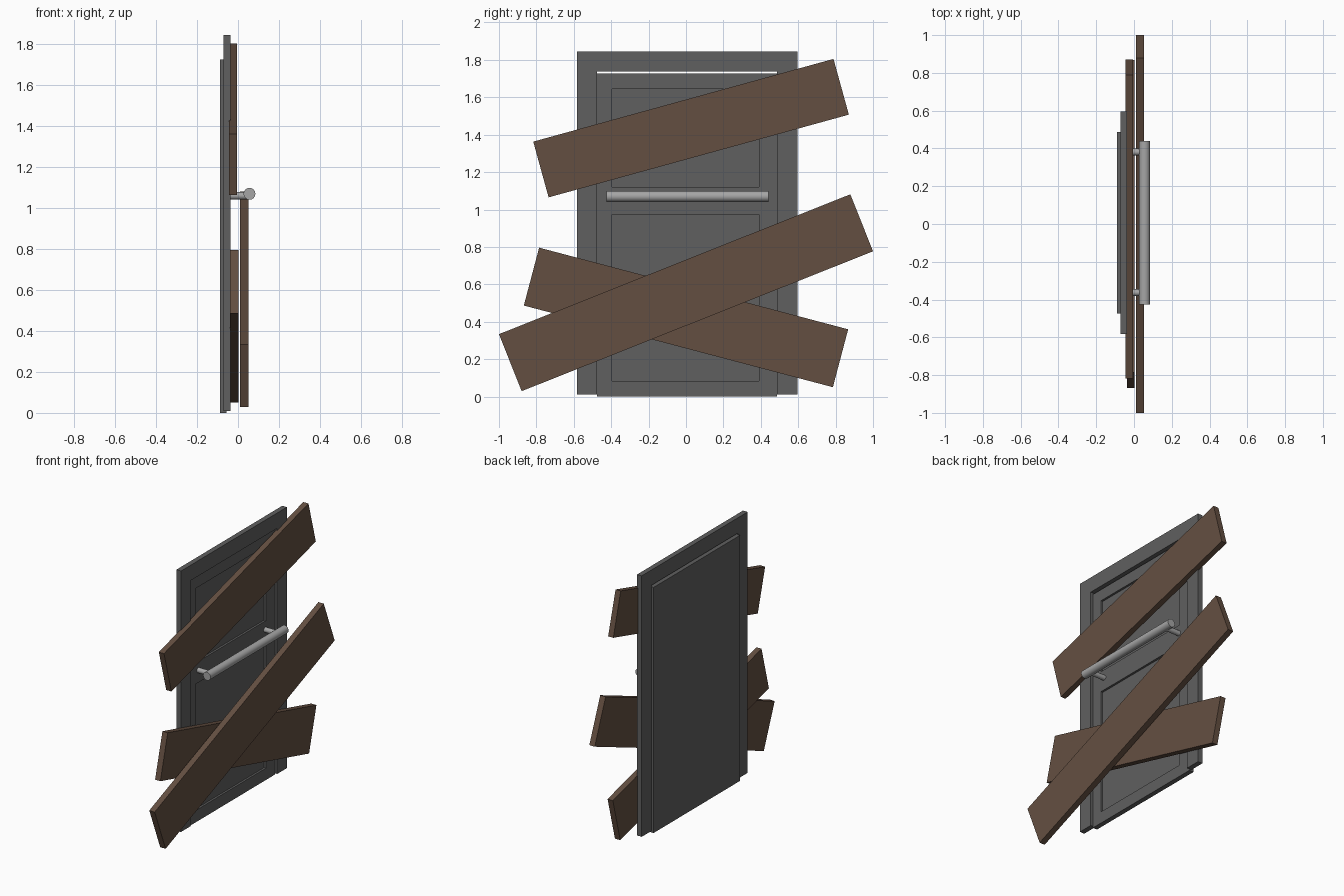
import bpy, bmesh, math
from mathutils import Vector

if "Cube" in bpy.data.objects:
    bpy.data.objects.remove(bpy.data.objects["Cube"])


def material(name, rgb):
    m = bpy.data.materials.new(name)
    m.diffuse_color = (*rgb, 1)
    m.use_nodes = True
    m.node_tree.nodes["Principled BSDF"].inputs["Base Color"].default_value = m.diffuse_color
    return m


GREY = material("dark grey paint", (0.115, 0.115, 0.115))
WOOD = material("brown wood", (0.127, 0.078, 0.053))
STEEL = material("light steel", (0.38, 0.38, 0.38))


def finish(bm, name, mat):
    bmesh.ops.recalc_face_normals(bm, faces=bm.faces)
    me = bpy.data.meshes.new(name)
    bm.to_mesh(me)
    bm.free()
    me.materials.append(mat)
    ob = bpy.data.objects.new(name, me)
    bpy.context.collection.objects.link(ob)
    return ob


def extrude_back(bm, faces, dx):
    new = bmesh.ops.extrude_face_region(bm, geom=faces)["geom"]
    bmesh.ops.translate(bm, vec=(dx, 0, 0),
                        verts=[v for v in new if isinstance(v, bmesh.types.BMVert)])


def prism(name, outline, x0, x1, mat):
    """Extrude a (y, z) outline along x."""
    bm = bmesh.new()
    f = bm.faces.new([bm.verts.new((x1, y, z)) for y, z in outline])
    extrude_back(bm, [f], x0 - x1)
    return finish(bm, name, mat)


def plank(name, cy, cz, length, width, degrees, x0, x1):
    a = math.radians(degrees)
    c, s = math.cos(a), math.sin(a)
    pts = [(u * length / 2, v * width / 2)
           for u, v in ((-1, -1), (1, -1), (1, 1), (-1, 1))]
    return prism(name, [(cy + u * c - v * s, cz + u * s + v * c) for u, v in pts],
                 x0, x1, WOOD)


def rod(name, start, end, radius, sides):
    start, end = Vector(start), Vector(end)
    axis = end - start
    bpy.ops.mesh.primitive_cylinder_add(vertices=sides, radius=radius, depth=axis.length,
                                        location=(start + end) / 2)
    ob = bpy.context.object
    ob.name = name
    ob.rotation_euler = axis.to_track_quat('Z', 'Y').to_euler()
    ob.data.materials.append(STEEL)
    bpy.ops.object.shade_smooth_by_angle(angle=math.radians(40))


# Door frame: upside-down U
prism("door_frame",
      [(-0.582, 0.01), (-0.475, 0.01), (-0.475, 1.737), (0.487, 1.737),
       (0.487, 0.01), (0.595, 0.01), (0.595, 1.845), (-0.582, 1.845)],
      -0.072, -0.036, GREY)

# Door leaf with two recessed panels
ys = (-0.475, -0.396, 0.39, 0.487)
zs = (0, 0.083, 0.972, 1.12, 1.645, 1.727)
bm = bmesh.new()
grid = [[bm.verts.new((-0.055, y, z)) for y in ys] for z in zs]
cells = {(i, j): bm.faces.new((grid[j][i], grid[j][i + 1], grid[j + 1][i + 1], grid[j + 1][i]))
         for j in range(len(zs) - 1) for i in range(len(ys) - 1)}
border = [e for e in bm.edges if e.is_boundary]
# sides and back
walls = bmesh.ops.extrude_edge_only(bm, edges=border)["geom"]
bmesh.ops.translate(bm, vec=(-0.034, 0, 0),
                    verts=[v for v in walls if isinstance(v, bmesh.types.BMVert)])
bmesh.ops.contextual_create(bm, geom=[e for e in bm.edges if e.is_boundary])
# panel recesses
for key in ((1, 1), (1, 3)):
    face = cells[key]
    rim = list(face.verts)
    floor = [bm.verts.new(v.co + Vector((-0.015, 0, 0))) for v in rim]
    bm.faces.remove(face)
    bm.faces.new(floor)
    for k in range(4):
        n = (k + 1) % 4
        bm.faces.new((rim[k], rim[n], floor[n], floor[k]))
finish(bm, "door_leaf", GREY)

# Boards nailed across the door
plank("upper_plank", 0.027, 1.435, 1.665, 0.309, 15.4, -0.044, -0.004)
plank("lower_plank", 0.0, 0.423, 1.709, 0.32, -14.8, -0.038, 0.003)
plank("long_plank", 0.0, 0.555, 2.022, 0.328, 21.7, 0.01, 0.052)

# Push bar on two short posts
rod("push_bar", (0.056, -0.426, 1.07), (0.056, 0.44, 1.07), 0.029, 16)
for side, y in (("left", -0.363), ("right", 0.381)):
    rod(side + "_bar_post", (-0.06, y, 1.06), (0.05, y, 1.06), 0.018, 12)
